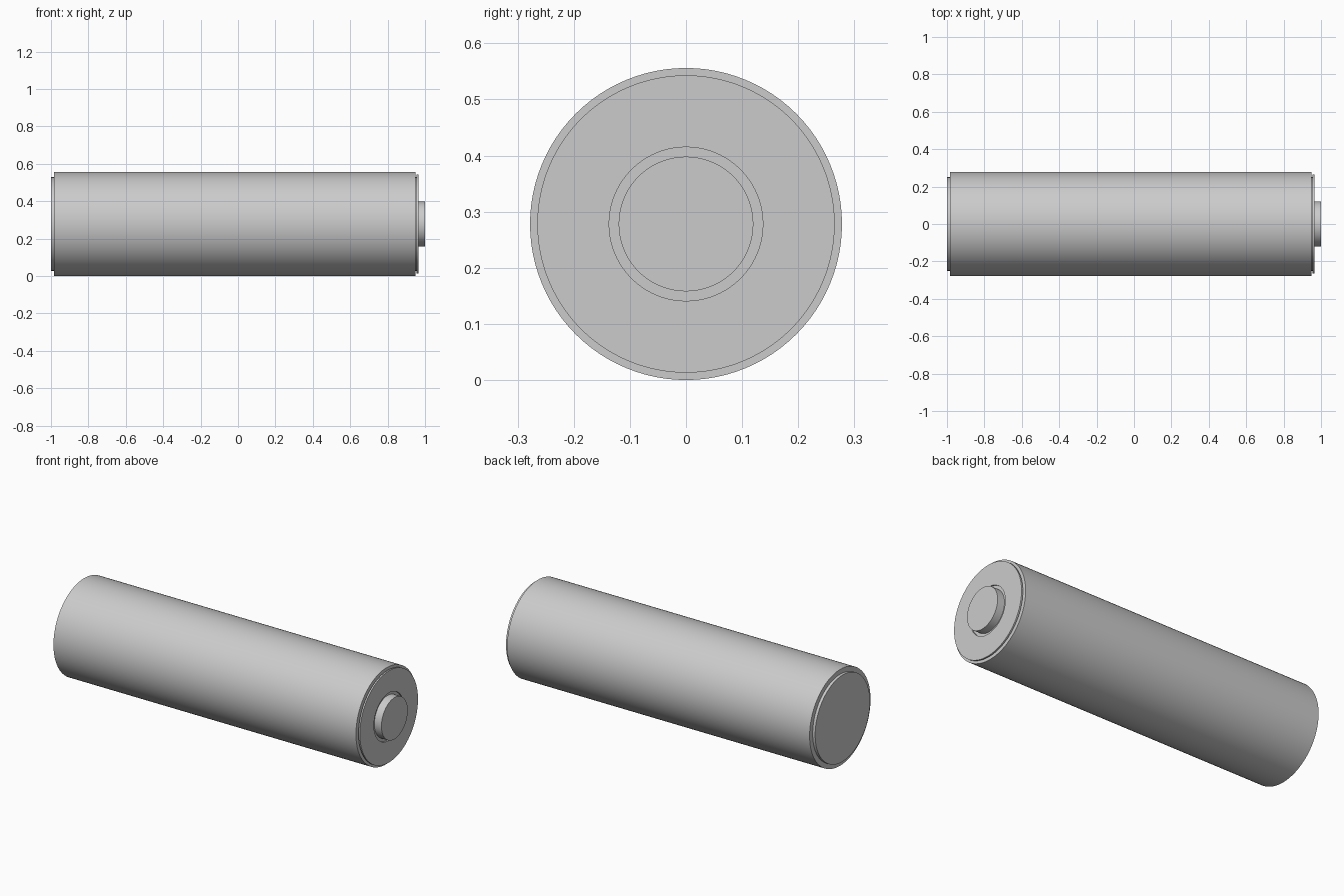
import bpy
import math

cube = bpy.data.objects.get("Cube")
if cube:
    bpy.data.objects.remove(cube, do_unlink=True)

RADIUS = 0.278
SIDES = 96

grey = bpy.data.materials.new("light grey")
grey.use_nodes = True
colour = (0.6, 0.6, 0.6, 1)
grey.diffuse_color = colour
grey.node_tree.nodes["Principled BSDF"].inputs["Base Color"].default_value = colour


def lathe(name, profile, closed=False):
    """Spin (x, radius) points about the long axis; zero radius makes a pole."""
    verts, rings, faces = [], [], []
    for x, r in profile:
        start = len(verts)
        count = SIDES if r else 1
        for i in range(count):
            a = 2 * math.pi * i / SIDES
            verts.append((x, r * math.cos(a), RADIUS + r * math.sin(a)))
        rings.append([start + i % count for i in range(SIDES)])
    pairs = list(zip(rings, rings[1:]))
    if closed:
        pairs.append((rings[-1], rings[0]))
    for a, b in pairs:
        for i in range(SIDES):
            j = (i + 1) % SIDES
            faces.append(tuple(dict.fromkeys((a[i], b[i], b[j], a[j]))))
    mesh = bpy.data.meshes.new(name)
    mesh.from_pydata(verts, [], faces)
    mesh.materials.append(grey)
    obj = bpy.data.objects.new(name, mesh)
    bpy.context.collection.objects.link(obj)
    bpy.ops.object.select_all(action="DESELECT")
    obj.select_set(True)
    bpy.context.view_layer.objects.active = obj
    bpy.ops.object.mode_set(mode="EDIT")
    bpy.ops.mesh.select_all(action="SELECT")
    bpy.ops.mesh.normals_make_consistent(inside=False)
    bpy.ops.object.mode_set(mode="OBJECT")
    bpy.ops.object.shade_smooth_by_angle(angle=math.radians(30))
    return obj


# Inner can: flat negative end, narrow neck and raised positive terminal
lathe("inner_can", [(-1, 0), (-1, 0.25), (0.955, 0.25), (0.955, 0.12), (1, 0.12), (1, 0)])

# Outer sleeve wrapped around the can
lathe("outer_sleeve", [(-0.984, 0.25), (-0.984, RADIUS), (0.948, RADIUS), (0.948, 0.25)], closed=True)

# Insulating washer with a clear gap around the terminal
lathe("end_washer", [(0.955, 0.137), (0.955, 0.265), (0.964, 0.265), (0.964, 0.137)], closed=True)
